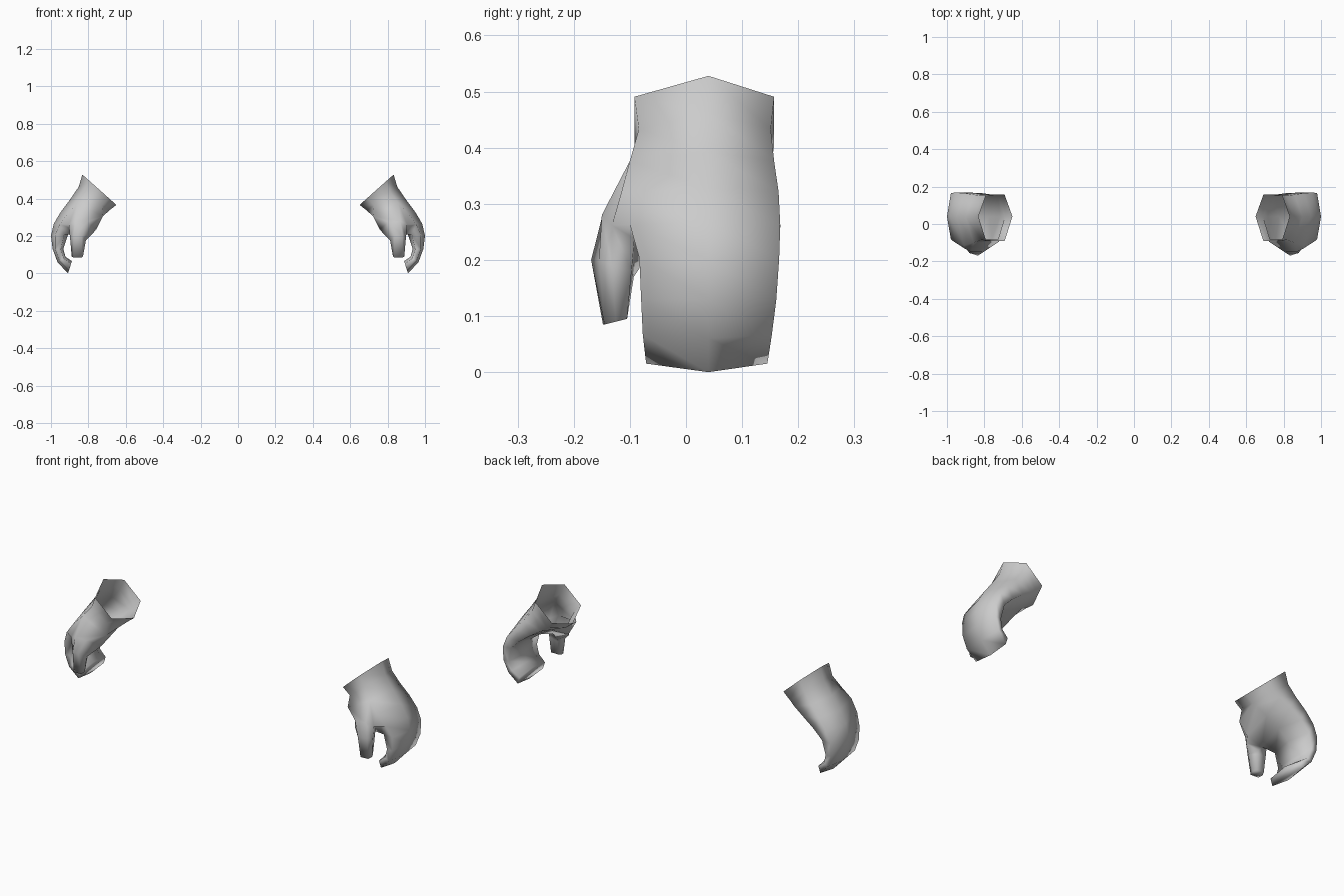
import bpy, bmesh, math

if "Cube" in bpy.data.objects:
    bpy.data.objects.remove(bpy.data.objects["Cube"])

grey = bpy.data.materials.new("light grey")
grey.diffuse_color = (0.6, 0.6, 0.6, 1)
grey.use_nodes = True
grey.node_tree.nodes["Principled BSDF"].inputs["Base Color"].default_value = grey.diffuse_color

# Hand cross-sections, wrist to fingertips:
# palm-side x, z, knuckle-side x, z, front y, back y
HAND = [
    (0.650, 0.366, 0.832, 0.528, -0.092, 0.157),
    (0.690, 0.335, 0.852, 0.462, -0.084, 0.151),
    (0.716, 0.325, 0.900, 0.392, -0.100, 0.157),
    (0.775, 0.298, 0.948, 0.328, -0.115, 0.165),
    (0.848, 0.256, 0.985, 0.265, -0.100, 0.168),
    (0.908, 0.210, 1.000, 0.200, -0.083, 0.166),
    (0.934, 0.130, 0.991, 0.130, -0.080, 0.161),
    (0.922, 0.088, 0.965, 0.060, -0.077, 0.153),
    (0.888, 0.066, 0.909, 0.000, -0.071, 0.145),
]
# Heel of the thumb: palm-front corner of these rows sits lower
HEEL = {2: (.722, -.095, .305), 3: (.758, -.080, .235), 4: (.850, -.083, .212)}
# Thumb cross-sections: front pair, outer, back pair, inner
THUMB = [
    [(.805, -.150, .275), (.868, -.150, .280), (.905, -.132, .262),
     (.888, -.092, .238), (.828, -.083, .185), (.775, -.108, .215)],
    [(.835, -.169, .200), (.880, -.155, .200), (.898, -.132, .190),
     (.885, -.097, .180), (.832, -.093, .170), (.813, -.130, .178)],
    [(.836, -.148, .085), (.880, -.145, .085), (.889, -.125, .090),
     (.880, -.105, .095), (.840, -.105, .095), (.829, -.125, .090)],
]
THUMB_ROWS = (2, 3)   # front strips the thumb grows out of


def hand_ring(row):
    """Six points: knuckle, back pair, palm, front pair."""
    ix, iz, ox, oz, front, back = HAND[row]

    def at(f, y):
        return (ix + (ox - ix) * f, y, iz + (oz - iz) * f)
    mid = 0.04
    return [at(1, mid), at(.77, back), at(.23, back),
            at(0, mid), HEEL.get(row, at(.23, front)), at(.77, front)]


def bridge(bm, a, b, skip=()):
    n = len(a)
    for i in range(n):
        if i not in skip:
            bm.faces.new((a[i], a[(i + 1) % n], b[(i + 1) % n], b[i]))


def make_hand(name, side):
    bm = bmesh.new()

    def add(points):
        return [bm.verts.new((x * side, y, z)) for x, y, z in points]

    # palm and joined fingers, open at the wrist
    rings = [add(hand_ring(row)) for row in range(len(HAND))]
    for r in range(len(rings) - 1):
        bridge(bm, rings[r], rings[r + 1], (4,) if r in THUMB_ROWS else ())
    bm.faces.new(rings[-1])

    # thumb, joined to the gap in the front of the palm
    a, b, c = (rings[i] for i in (2, 3, 4))
    loop = [a[4], a[5], b[5], c[5], c[4], b[4]]
    for points in THUMB:
        ring = add(points)
        bridge(bm, loop, ring)
        loop = ring
    bm.faces.new(loop)

    bmesh.ops.recalc_face_normals(bm, faces=bm.faces)
    mesh = bpy.data.meshes.new(name)
    bm.to_mesh(mesh)
    bm.free()
    mesh.materials.append(grey)
    obj = bpy.data.objects.new(name, mesh)
    bpy.context.collection.objects.link(obj)
    bpy.ops.object.select_all(action='DESELECT')
    obj.select_set(True)
    bpy.context.view_layer.objects.active = obj
    bpy.ops.object.shade_smooth_by_angle(angle=math.radians(100))


make_hand("left_hand", 1)
make_hand("right_hand", -1)
